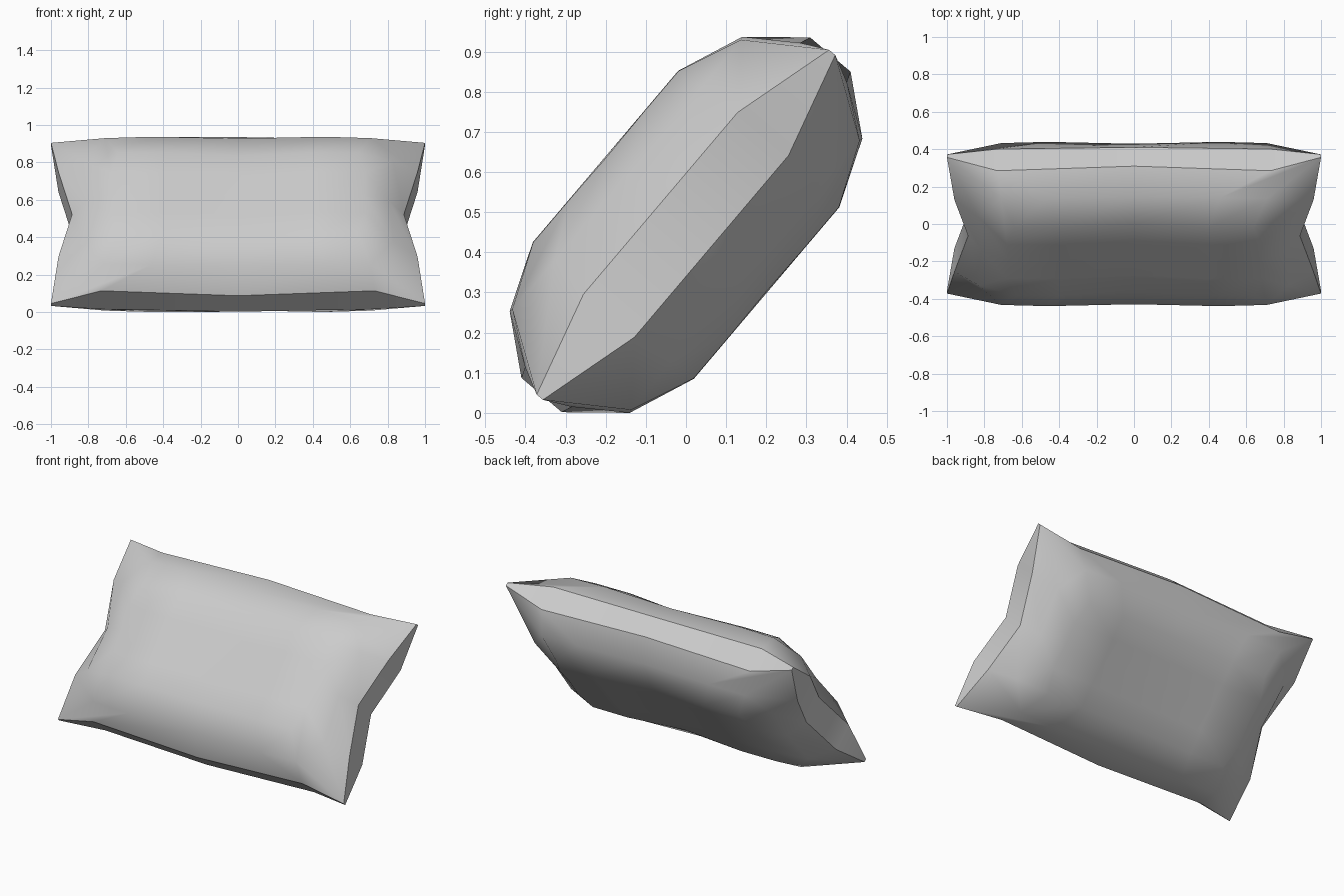
import bpy, bmesh, math
from mathutils import Matrix

if "Cube" in bpy.data.objects:
    bpy.data.objects.remove(bpy.data.objects["Cube"])

# Quarter outlines of one cushion face, in (length, width, thickness):
# from the middle of the long side, round the corner, to the middle of the short side
SEAM = [(0, .556, .066), (.73, .53, .076), (1, .563, .01), (.96, .297, .083), (.887, 0, .083)]
SHOULDER = [(0, .444, .186), (.46, .448, .196), (.71, .44, .194), (.83, .28, .192), (.81, 0, .192)]
CROWN = [(0, .28, .237), (.40, .28, .263), (.64, .28, .262), (.68, .14, .262), (.67, 0, .260)]
# Grid position of each crown point, in the same order
CELLS = [(0, 2), (1, 2), (2, 2), (2, 1), (2, 0)]


def full_loop(quarter):
    """Mirror a quarter outline into a closed 16-point loop."""
    half = quarter + [(p[0], -p[1], *p[2:]) for p in reversed(quarter[:-1])]
    return half + [(-p[0], *p[1:]) for p in reversed(half[1:-1])]


bm = bmesh.new()
profiles = [(CROWN, 1), (SHOULDER, 1), (SEAM, 1), (SEAM, -1), (SHOULDER, -1), (CROWN, -1)]
loops = [[bm.verts.new((x, v, w * s)) for x, v, w in full_loop(q)] for q, s in profiles]

# Soft panels and the gusset band between the two seams
for a, b in zip(loops, loops[1:]):
    for i in range(16):
        j = (i + 1) % 16
        bm.faces.new((a[i], a[j], b[j], b[i]))

# Middle of each panel: a grid, slightly pinched half way along
for loop, side in ((loops[0], 1), (loops[-1], -1)):
    grid = dict(zip(full_loop(CELLS), loop))
    for i in (-1, 0, 1):
        for j in (-1, 0, 1):
            grid[i, j] = bm.verts.new((.40 * i, .14 * j, side * (.263 if i else .240)))
    for i in range(-2, 2):
        for j in range(-2, 2):
            bm.faces.new((grid[i, j], grid[i + 1, j], grid[i + 1, j + 1], grid[i, j + 1]))

# Smooth shading with crisp seams and gusset corners
for f in bm.faces:
    f.smooth = True
for loop in loops[2:4]:
    for i in range(16):
        bm.edges.get((loop[i], loop[(i + 1) % 16])).smooth = False
for i in (2, 6, 10, 14):
    bm.edges.get((loops[2][i], loops[3][i])).smooth = False
bmesh.ops.recalc_face_normals(bm, faces=bm.faces)

# Lean the cushion back and rest it on the floor
bm.transform(Matrix.Rotation(math.radians(49.7), 4, 'X'))
low = min(v.co.z for v in bm.verts)
bm.transform(Matrix.Translation((0, 0, -low)))

mesh = bpy.data.meshes.new("cushion")
bm.to_mesh(mesh)
bm.free()
bpy.context.collection.objects.link(bpy.data.objects.new("cushion", mesh))
